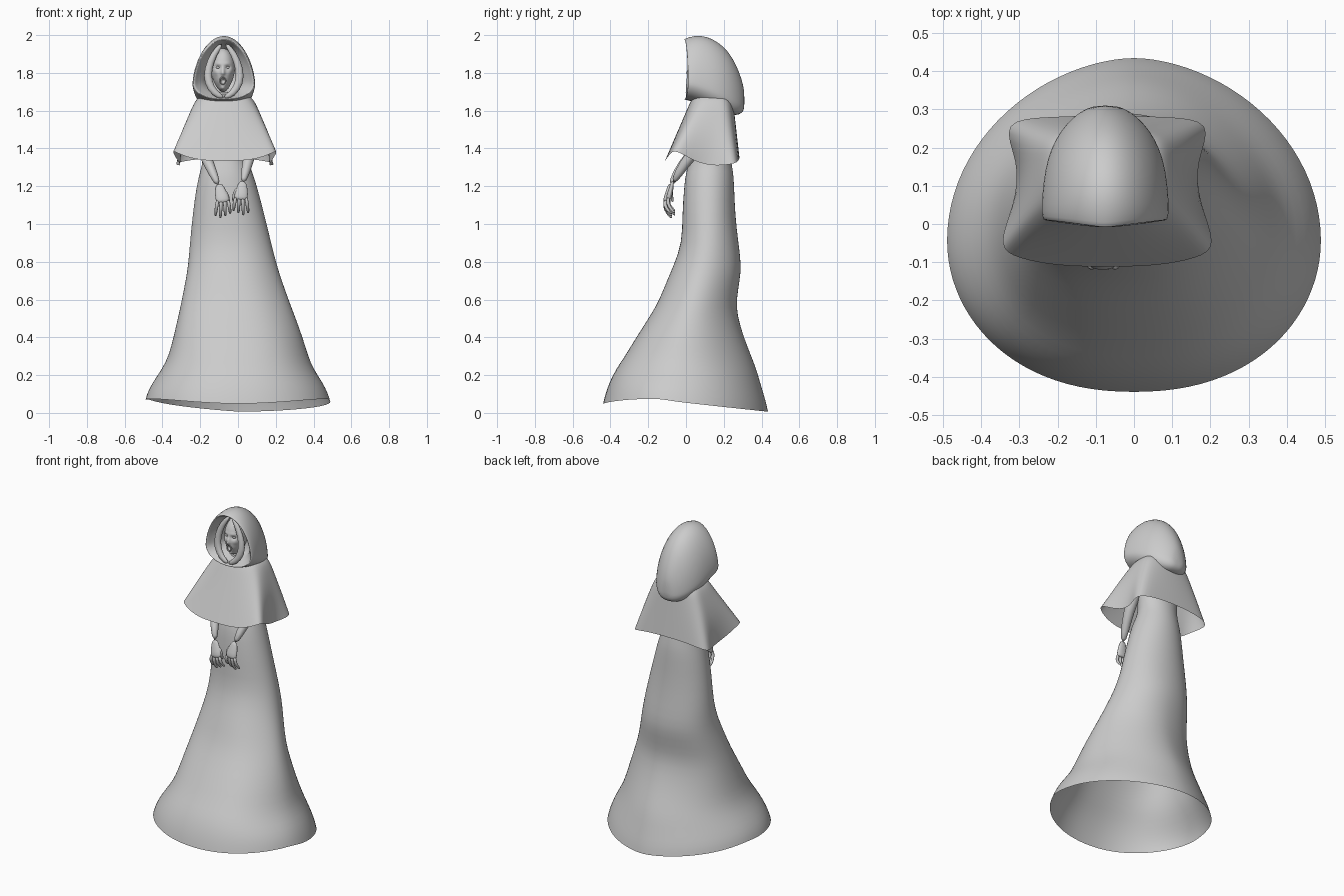
import bpy, bmesh, math
from mathutils import Vector

TAU = 2 * math.pi
CX = -0.07  # centre line of hood, cape and torso


def loft(name, rings, cap_start=False, cap_end=False, sub=1):
    """Skin a list of equal-length closed rings into a smooth mesh."""
    bm = bmesh.new()
    vr = [[bm.verts.new(p) for p in r] for r in rings]
    n = len(rings[0])
    for a, b in zip(vr, vr[1:]):
        for i in range(n):
            j = (i + 1) % n
            bm.faces.new((a[i], a[j], b[j], b[i]))
    if cap_start:
        bm.faces.new(vr[0])
    if cap_end:
        bm.faces.new(vr[-1])
    bmesh.ops.recalc_face_normals(bm, faces=bm.faces)
    return finish(name, bm, sub)


def finish(name, bm, sub=0):
    me = bpy.data.meshes.new(name)
    bm.to_mesh(me)
    bm.free()
    for p in me.polygons:
        p.use_smooth = True
    ob = bpy.data.objects.new(name, me)
    bpy.context.collection.objects.link(ob)
    if sub:
        m = ob.modifiers.new("Smooth", 'SUBSURF')
        m.levels = m.render_levels = sub
    return ob


def tube(name, pts, radii, flat=1.0, n=10):
    """Tapered limb along points; flat squashes it front to back."""
    pts = [Vector(p) for p in pts]
    rings = []
    for i, p in enumerate(pts):
        d = (pts[min(i + 1, len(pts) - 1)] - pts[max(i - 1, 0)]).normalized()
        u = Vector((0, 1, 0)).cross(d).normalized()
        v = d.cross(u)
        rings.append([p + radii[i] * (math.cos(k * TAU / n) * u + flat * math.sin(k * TAU / n) * v)
                      for k in range(n)])
    return loft(name, rings, True, True)


# Gown: z, x left, x right, y front, y back (neck down to hem)
gown = [
    (1.70, -0.12, -0.03, 0.07, 0.16), (1.63, -0.13, -0.01, 0.06, 0.18),
    (1.58, -0.21, 0.07, 0.05, 0.21), (1.46, -0.20, 0.06, 0.03, 0.22),
    (1.35, -0.18, 0.045, 0.03, 0.235), (1.28, -0.20, 0.075, 0.0, 0.25),
    (1.20, -0.22, 0.10, -0.01, 0.255), (1.05, -0.24, 0.14, -0.02, 0.26),
    (0.90, -0.255, 0.175, -0.02, 0.278), (0.78, -0.265, 0.205, -0.065, 0.295),
    (0.70, -0.28, 0.23, -0.10, 0.285), (0.60, -0.30, 0.265, -0.14, 0.268),
    (0.52, -0.318, 0.295, -0.185, 0.27), (0.40, -0.345, 0.34, -0.265, 0.305),
    (0.30, -0.37, 0.37, -0.325, 0.345), (0.23, -0.405, 0.40, -0.375, 0.375),
    (0.16, -0.45, 0.45, -0.41, 0.40), (0.10, -0.48, 0.478, -0.43, 0.425),
    (0.06, -0.49, 0.49, -0.44, 0.435)]
N = 48
rings = []
for z, xl, xr, yf, yb in gown:
    flare = max(0, min(1, (1.0 - z) / 0.9))
    cx, hx = (xl + xr) / 2, (xr - xl) / 2
    yw = (yf + yb) / 2 - 0.04 * flare
    ring = []
    for k in range(N):
        a = k * TAU / N
        c, s = math.cos(a), math.sin(a)
        e = 0.9 if s < 0 else 1.0 + 0.12 * flare
        x = math.copysign(abs(c) ** e, c) * hx
        y = s * (yb - yw if s > 0 else yw - yf)
        fold = 1 + 0.012 * math.sin(5 * a + 3 * z) * math.sin(math.pi * flare)
        # hem hangs lower at the back
        low = max(0, 1 - (z - 0.06) / 0.2)
        dz = low * (0.012 * abs(c) - 0.055 * max(0, math.sin(a + 0.25)) - 0.012 * max(0, -s) * math.cos(2 * a + 3.1))
        ring.append((cx + x * fold, yw + y * fold, max(0, z + dz)))
    rings.append(ring)
loft("gown", rings)

# Shoulder cape: half outlines (x, y, z) at collar and hem, pinched at the sides
collar = [(0, 0.025), (0.08, 0.03), (0.13, 0.05), (0.15, 0.08), (0.158, 0.12),
          (0.155, 0.17), (0.145, 0.22), (0.08, 0.245), (0, 0.25)]
hem = [(0, -0.112, 1.335), (0.13, -0.11, 1.335), (0.235, -0.09, 1.365), (0.29, -0.06, 1.40),
       (0.242, 0.05, 1.325), (0.228, 0.16, 1.305), (0.285, 0.272, 1.32), (0.15, 0.28, 1.345), (0, 0.285, 1.35)]


def cape_ring(t, shrink=1.0, dz=0):
    half = []
    for i, ((cx, cy), (hx, hy, hz)) in enumerate(zip(collar, hem)):
        bulge = math.sin(math.pi * t) * 0.02 if i in (4, 5) else 0
        half.append(((cx + (hx - cx) * t + bulge) * shrink,
                     0.12 + (cy + (hy - cy) * t - 0.12) * shrink,
                     1.655 + (hz - 1.655) * t + dz))
    full = half + [(-x, y, z) for x, y, z in half[-2:0:-1]]
    return [(x + CX, y, z) for x, y, z in full]


loft("shoulder_cape", [cape_ring(0, 0.45, 0.035), cape_ring(0, 0.85, 0.025)] +
     [cape_ring(t) for t in (0.03, 0.2, 0.4, 0.6, 0.8, 0.95, 1.0)], sub=2)


def egg(y, top, bot, hw, n=32, cx=CX - 0.005, lean=0):
    """Pointed-arch cross-section of the hood at depth y."""
    zc = bot + (top - bot) * 0.28
    pts = []
    for k in range(n):
        a = k * TAU / n
        c, s = math.cos(a), math.sin(a)
        if s >= 0:
            x, z = hw * c * (1 - 0.1 * s), zc + (top - zc) * s
        else:
            x, z = hw * math.copysign(abs(c) ** 0.75, c), zc + (zc - bot) * s
        pts.append((cx + x, y + lean * abs(c), z))
    return pts


# Hood: lining from the face outward, over the rim, then back to the drooping tip
loft("hood", [
    egg(0.14, 1.92, 1.70, 0.085), egg(0.07, 1.945, 1.69, 0.10), egg(0.03, 1.96, 1.675, 0.135, lean=0.01),
    egg(-0.006, 1.972, 1.664, 0.152, lean=0.02), egg(-0.012, 1.978, 1.66, 0.16, lean=0.02),
    egg(-0.004, 1.984, 1.657, 0.166, lean=0.02), egg(0.05, 2.0, 1.645, 0.168),
    egg(0.11, 1.995, 1.62, 0.163), egg(0.17, 1.965, 1.595, 0.153), egg(0.225, 1.915, 1.578, 0.13),
    egg(0.265, 1.845, 1.575, 0.10), egg(0.295, 1.77, 1.585, 0.065), egg(0.31, 1.70, 1.61, 0.03)],
    True, True)

# Inner veil folds framing the face
for side, name in ((-1, "veil_left"), (1, "veil_right")):
    tube(name, [(CX - 0.005 + side * x, y, z) for x, y, z in
                ((0.01, 0.035, 1.955), (0.055, 0.03, 1.90), (0.085, 0.025, 1.82),
                 (0.085, 0.02, 1.75), (0.05, 0.012, 1.69), (0.0, 0.01, 1.668))],
         (0.012, 0.018, 0.022, 0.024, 0.02, 0.012), flat=0.8)

# Head with sockets, nose, cheeks, open mouth: (x, z, width, height, push toward -y)
HX, HZ = -0.08, 1.815
bm = bmesh.new()
bmesh.ops.create_uvsphere(bm, u_segments=64, v_segments=48, radius=1)
bumps = [(0, -0.005, 0.009, 0.018, 0.014), (0, -0.018, 0.012, 0.007, 0.012),
         (0.025, 0.014, 0.014, 0.009, -0.014), (-0.025, 0.014, 0.014, 0.009, -0.014),
         (0.025, 0.034, 0.018, 0.006, 0.004), (-0.025, 0.034, 0.018, 0.006, 0.004),
         (0.036, -0.015, 0.013, 0.013, 0.005), (-0.036, -0.015, 0.013, 0.013, 0.005),
         (0, -0.056, 0.024, 0.026, 0.016), (0, -0.056, 0.012, 0.013, -0.045),
         (0, -0.098, 0.018, 0.012, 0.016)]
for v in bm.verts:
    x, y, z = v.co
    jaw = 1 - 0.22 * max(0, -z)
    x, y, z = x * 0.064 * jaw, y * 0.075, z * 0.115
    if y < 0:
        for bx, bz, w, h, p in bumps:
            y -= p * math.exp(-((x - bx) / w) ** 2 - ((z - bz) / h) ** 2)
    v.co = (x + HX, y + 0.095, z + HZ)
finish("head", bm)


def ball(name, loc, scale):
    bm = bmesh.new()
    bmesh.ops.create_uvsphere(bm, u_segments=20, v_segments=14, radius=1)
    for v in bm.verts:
        v.co = [v.co[i] * scale[i] + loc[i] for i in range(3)]
    return finish(name, bm)


for s in (-1, 1):
    ball("eye", (HX + s * 0.025, 0.04, HZ + 0.014), (0.011, 0.009, 0.007))

# Lips around the open mouth
loft("lips", [[(HX + (0.015 + 0.0035 * math.cos(b)) * math.cos(k * TAU / 20),
                0.024 + 0.0045 * math.sin(b),
                HZ - 0.056 + (0.019 + 0.0035 * math.cos(b)) * math.sin(k * TAU / 20))
               for k in range(20)] for b in [i * TAU / 8 for i in range(9)]])


# Arms and hands: shoulder to wrist, palm, four fingers and a thumb
def arm(label, shoulder, elbow, mid, wrist, knuckle, thumb_side):
    tube(label + "_arm", [shoulder, elbow, mid, wrist], (0.045, 0.036, 0.03, 0.018))
    w, k = Vector(wrist), Vector(knuckle)
    tube(label + "_palm", [w + Vector((0, 0, 0.015)), w.lerp(k, 0.4), k, k + Vector((0, 0.004, -0.012))],
         (0.019, 0.033, 0.04, 0.034), flat=0.42)
    for i in range(4):
        f = i - 1.5
        base = k + Vector((f * 0.018, 0.0, 0.004))
        ln = 0.10 - 0.012 * abs(f + 0.5 * thumb_side)
        tube(label + "_finger", [base, base + Vector((f * 0.004, -0.006, -ln * 0.4)),
                                 base + Vector((f * 0.007, 0.012, -ln * 0.75)),
                                 base + Vector((f * 0.008, 0.035, -ln))],
             (0.0105, 0.010, 0.009, 0.006), n=8)
    b = w.lerp(k, 0.3) + Vector((thumb_side * 0.022, 0, 0))
    tube(label + "_thumb", [b, b + Vector((thumb_side * 0.022, -0.004, -0.035)),
                            b + Vector((thumb_side * 0.026, 0.008, -0.08))], (0.013, 0.011, 0.006), n=8)


arm("right", (-0.20, 0.13, 1.56), (-0.195, 0.08, 1.41), (-0.155, -0.02, 1.32),
    (-0.102, -0.085, 1.20), (-0.08, -0.108, 1.125), 1)
arm("left", (0.06, 0.13, 1.56), (0.075, 0.07, 1.41), (0.05, -0.01, 1.32),
    (0.025, -0.07, 1.215), (0.015, -0.092, 1.14), -1)
